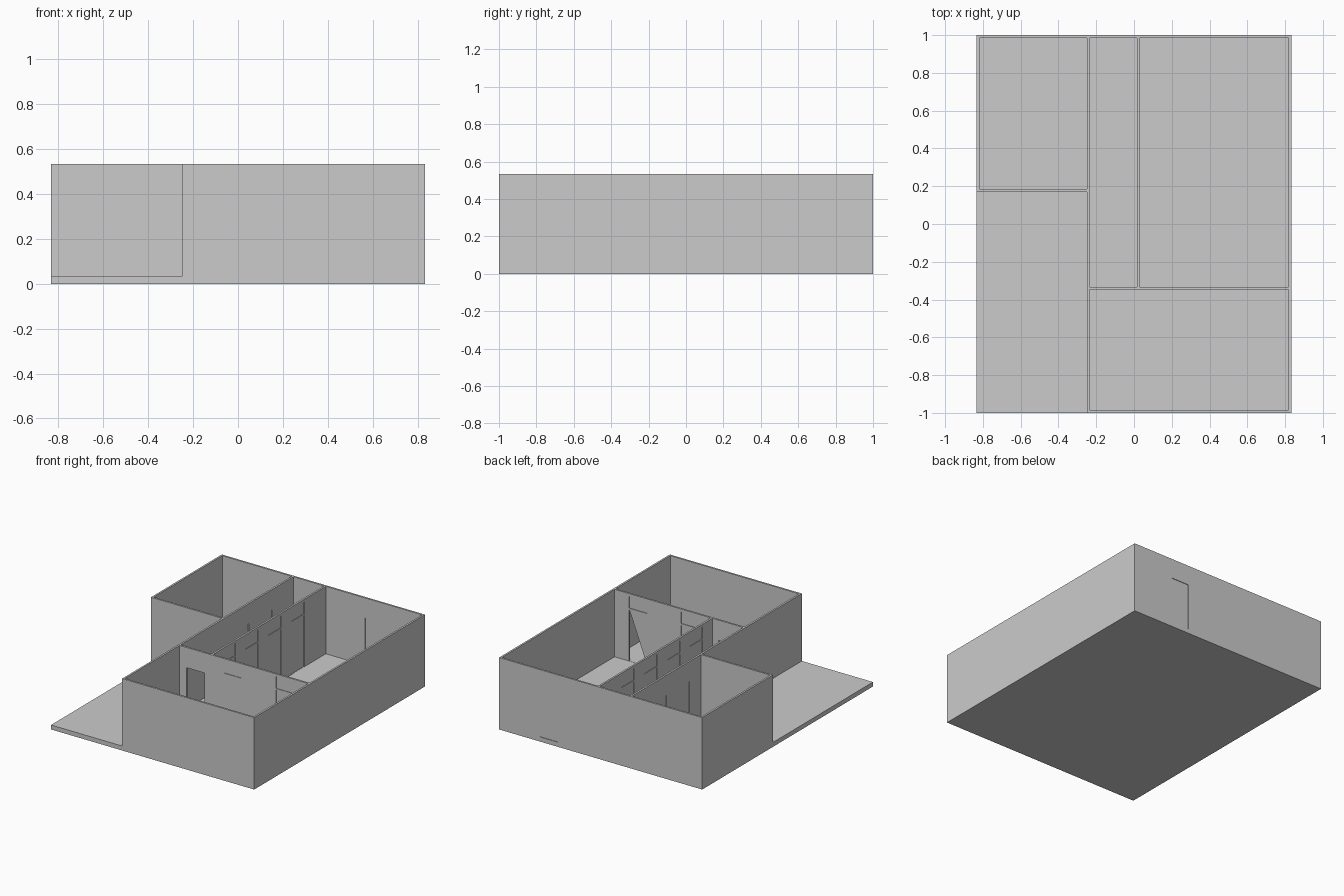
import bpy, bmesh

if "Cube" in bpy.data.objects:
    bpy.data.objects.remove(bpy.data.objects["Cube"])

HX, HY = 0.833, 1.0        # half plan size
FLOOR, TOP = 0.033, 0.533  # floor and wall-top heights
T = 0.014                  # wall thickness
PANEL = 0.005              # door / transom panel thickness
WX, WY = -0.25, 0.17       # inner corner of the porch


def add_prism(bm, pts, z0, z1):
    lo = [bm.verts.new((x, y, z0)) for x, y in pts]
    hi = [bm.verts.new((x, y, z1)) for x, y in pts]
    bm.faces.new(lo[::-1])
    bm.faces.new(hi)
    for i in range(len(pts)):
        j = (i + 1) % len(pts)
        bm.faces.new((lo[i], lo[j], hi[j], hi[i]))


def add_box(bm, x0, x1, y0, y1, z0, z1):
    add_prism(bm, [(x0, y0), (x1, y0), (x1, y1), (x0, y1)], z0, z1)


def finish(bm, name):
    bmesh.ops.recalc_face_normals(bm, faces=bm.faces)
    me = bpy.data.meshes.new(name)
    bm.to_mesh(me)
    bm.free()
    ob = bpy.data.objects.new(name, me)
    bpy.context.collection.objects.link(ob)
    return ob


def boxes(name, specs):
    bm = bmesh.new()
    for s in specs:
        add_box(bm, *s)
    return finish(bm, name)


def cut(target, cutter):
    m = target.modifiers.new("cut", 'BOOLEAN')
    m.operation, m.solver, m.object = 'DIFFERENCE', 'EXACT', cutter
    bpy.context.view_layer.objects.active = target
    bpy.ops.object.modifier_apply(modifier=m.name)
    bpy.data.objects.remove(cutter)


# House block: L-shaped outline, full height
bm = bmesh.new()
add_prism(bm, [(WX, -HY), (HX, -HY), (HX, HY), (-HX, HY), (-HX, WY), (WX, WY)], 0, TOP)
walls = finish(bm, "house_walls")

# Porch slab in the front left corner
boxes("porch_slab", [(-HX, WX, -HY, WY, 0, FLOOR)])

# Hollow out the four rooms
x1, x2, y1 = WX + T, 0.016, -0.347
rooms = [
    (-HX + T, WX, WY + T, HY - T),        # left room
    (x1, x2, y1 + T, HY - T),             # corridor
    (x2 + T, HX - T, y1 + T, HY - T),     # right room
    (x1, HX - T, -HY + T, y1),            # front room
]
cut(walls, boxes("room_cutter", [r + (FLOOR, 0.7) for r in rooms]))

# Openings: (wall axis, wall centre, opening centre, has transom)
doors = [('y', HY - T / 2, 0.425, False)]                                    # back door
doors += [('x', x2 + T / 2, y, True) for y in (-0.145, 0.12, 0.39, 0.66)]    # corridor right side
doors += [('x', WX + T / 2, y, False) for y in (0.39, 0.66)]                 # corridor left side
doors += [('y', y1 + T / 2, x, True) for x in (0.2, 0.627)]                  # front room
W, Z0, Z1, Z2, Z3 = 0.147, FLOOR + 0.001, 0.383, 0.425, 0.513


def slab(axis, wall, c, thick, w, z0, z1):
    a, b, p, q = wall - thick / 2, wall + thick / 2, c - w / 2, c + w / 2
    return (a, b, p, q, z0, z1) if axis == 'x' else (p, q, a, b, z0, z1)


openings, panels, transoms = [], [], []
for axis, wall, c, transom in doors:
    z1 = 0.413 if transom else Z1
    openings.append(slab(axis, wall, c, T + 0.006, W, Z0, z1))
    if (axis, c) != ('y', 0.627):
        panels.append(slab(axis, wall, c, PANEL, W, Z0, z1))
    if transom:
        openings.append(slab(axis, wall, c, T + 0.006, W, Z2, Z3))
        transoms.append(slab(axis, wall, c, PANEL, W, Z2, Z3))
# Open doorway from corridor to front room
openings.append(slab('y', y1 + T / 2, -0.107, T + 0.006, W, Z0, Z1))

cut(walls, boxes("opening_cutter", openings))
boxes("door_panels", panels)
boxes("transom_panels", transoms)

# Half-open triangular door panel at the far right of the front room
bm = bmesh.new()
a, b, yc = 0.627 - W / 2, 0.627 + W / 2, y1 + T / 2
tri = [(a, Z0), (b, 0.413), (a, 0.413)]
f = bm.faces.new([bm.verts.new((x, yc - PANEL / 2, z)) for x, z in tri])
ext = bmesh.ops.extrude_face_region(bm, geom=[f])["geom"]
bmesh.ops.translate(bm, vec=(0, PANEL, 0), verts=[v for v in ext if isinstance(v, bmesh.types.BMVert)])
if f.is_valid and len(f.link_loops if hasattr(f, "link_loops") else f.loops) == 3 and len(bm.faces) < 5:
    bm.faces.new(list(f.verts)[::-1])
finish(bm, "triangular_door_panel")
